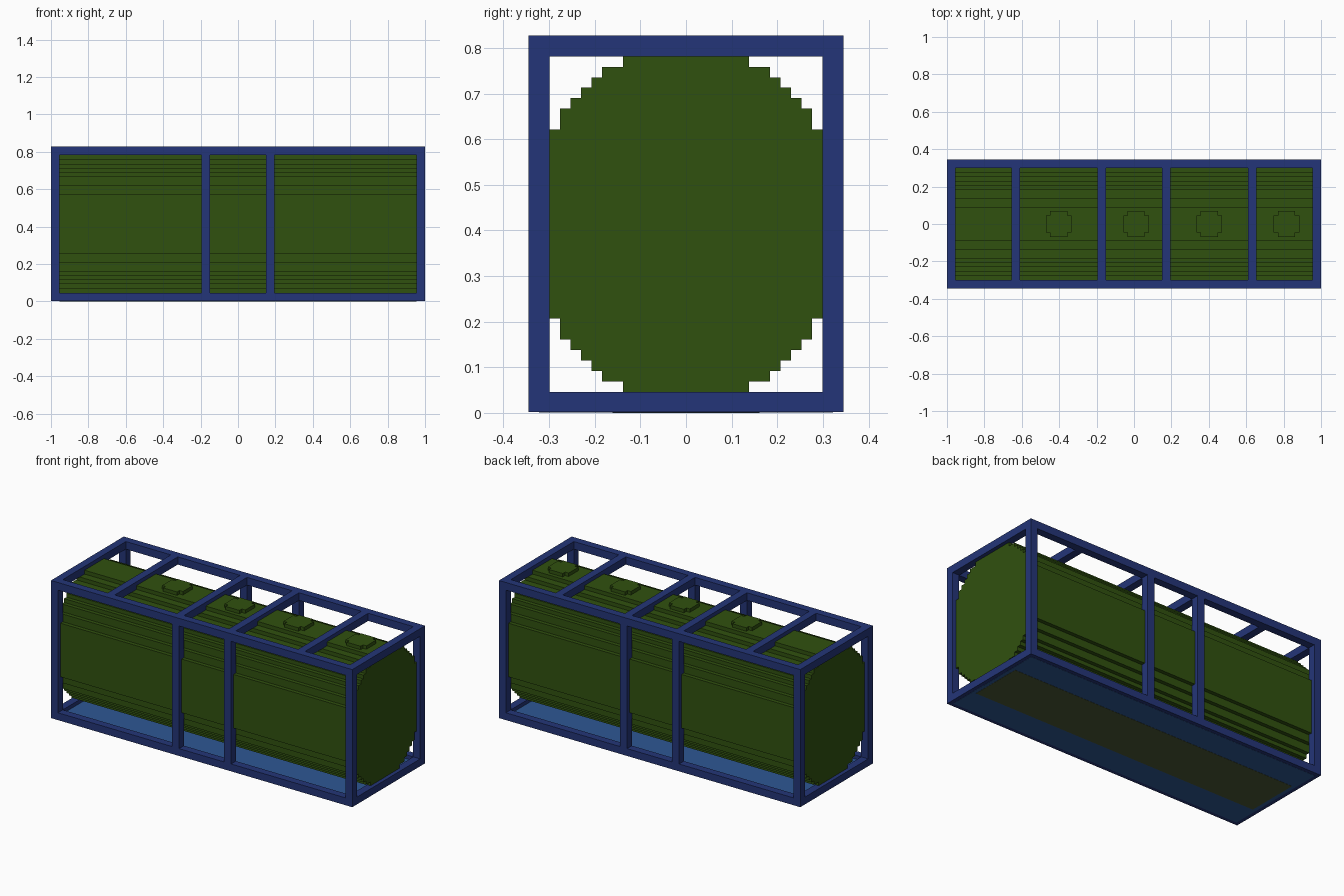
import bpy, bmesh

U = 2 / 87          # one block of the stepped style
X, Y, Z = 1.0, 15 * U, 36 * U
T = 2 * U           # frame beam thickness

cube = bpy.data.objects.get("Cube")
if cube:
    bpy.data.objects.remove(cube, do_unlink=True)


def material(name, rgb):
    lin = [((c / 255 + 0.055) / 1.055) ** 2.4 for c in rgb] + [1.0]
    m = bpy.data.materials.new(name)
    m.use_nodes = True
    m.diffuse_color = lin
    node = next(n for n in m.node_tree.nodes if n.type == 'BSDF_PRINCIPLED')
    node.inputs["Base Color"].default_value = lin
    return m


GREEN = material("tank green", (48, 81, 15))
NAVY = material("frame navy", (36, 53, 120))
BLUE = material("floor blue", (46, 87, 148))
OLIVE = material("underside olive", (76, 88, 54))


def finish(name, bm, mat):
    bmesh.ops.recalc_face_normals(bm, faces=bm.faces)
    mesh = bpy.data.meshes.new(name)
    bm.to_mesh(mesh)
    bm.free()
    mesh.materials.append(mat)
    ob = bpy.data.objects.new(name, mesh)
    bpy.context.collection.objects.link(ob)
    return ob


def box(name, x, y, z, mat):
    """Box from three (low, high) ranges."""
    bm = bmesh.new()
    bmesh.ops.create_cube(bm, size=1)
    for v in bm.verts:
        v.co = [r[0] + (c + 0.5) * (r[1] - r[0]) for c, r in zip(v.co, (x, y, z))]
    return finish(name, bm, mat)


def stepped_outline(steps):
    """Closed stepped outline from quarter-profile (half width, half height) pairs."""
    q = []
    for i, (a, b) in enumerate(steps):
        if i:
            q.append((a, steps[i - 1][1]))
        q.append((a, b))
    half = q + [(-a, b) for a, b in reversed(q)]
    return half + [(-a, -b) for a, b in half]


def prism(name, points, offset, mat):
    bm = bmesh.new()
    face = bm.faces.new([bm.verts.new(p) for p in points])
    ext = bmesh.ops.extrude_face_region(bm, geom=[face])
    verts = [v for v in ext["geom"] if isinstance(v, bmesh.types.BMVert)]
    bmesh.ops.translate(bm, verts=verts, vec=offset)
    return finish(name, bm, mat)


# Tank with stepped round cross-section
TANK = [(14, 7), (13, 9), (12, 11), (11, 12), (10, 13), (9, 14), (8, 15), (6, 16), (4, 17)]
end = X - U
prism("tank", [(-end, a * U, (18 + b) * U) for a, b in stepped_outline(TANK)],
      (2 * end, 0, 0), GREEN)

# Hatches along the top of the tank
for i, c in enumerate((26, 44, 61, 79)):
    cx = c * U - 1
    prism(f"hatch_{i + 1}",
          [(cx + a * U, b * U, 34.5 * U) for a, b in stepped_outline([(3, 2), (2, 3)])],
          (0, 0, 1.4 * U), GREEN)

# Corner posts, and pairs of middle posts on both long sides
base = 0.002
for side, sy in (("front", -1), ("back", 1)):
    y = sorted((sy * Y, sy * (Y - T)))
    for name, x0 in (("right_corner", -X), ("right_middle", 35 * U - 1),
                     ("left_middle", 50 * U - 1), ("left_corner", X - T)):
        box(f"{side}_{name}_post", (x0, x0 + T), y, (T, Z - T), NAVY)
    # Long rails
    box(f"{side}_bottom_rail", (-X, X), y, (base, T), NAVY)
    box(f"{side}_top_rail", (-X, X), y, (Z - T, Z), NAVY)

# Cross beams: both ends top and bottom, plus four over the roof
inner = (-Y + T, Y - T)
for side, x0 in (("right", -X), ("left", X - T)):
    box(f"{side}_end_bottom_rail", (x0, x0 + T), inner, (base, T), NAVY)
    box(f"{side}_end_top_rail", (x0, x0 + T), inner, (Z - T, Z), NAVY)
for i, c in enumerate((15, 35, 50, 70)):
    box(f"roof_beam_{i + 1}", (c * U - 1, c * U - 1 + T), inner, (Z - T, Z), NAVY)

# Floor plate with the strip beneath it
box("floor", (-X + U, X - U), (-Y + U, Y - U), (0.001, U), BLUE)
box("underside_strip", (-X + T, X - T), (-7 * U, 7 * U), (0, 0.005), OLIVE)
